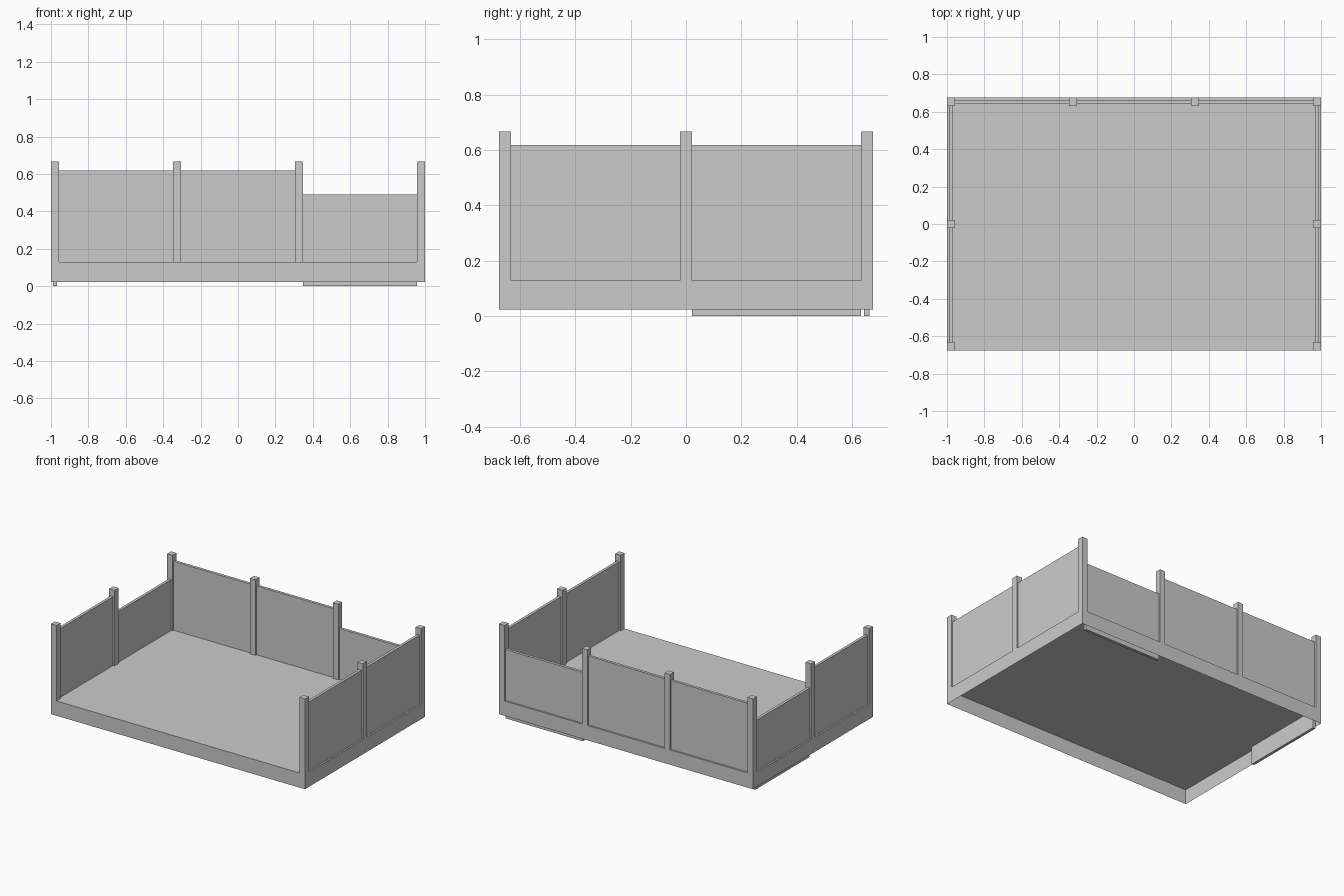
import bpy, bmesh

if "Cube" in bpy.data.objects:
    bpy.data.objects.remove(bpy.data.objects["Cube"])

HX, HY = 1.0, 0.675            # half footprint
BASE, FLOOR, TOP = 0.023, 0.128, 0.666
POST = 0.043                   # post width
THICK, PANEL_H, DROP = 0.02, 0.49, 0.128


def box(name, x0, x1, y0, y1, z0, z1, open_bottom=False):
    bm = bmesh.new()
    bmesh.ops.create_cube(bm, size=1)
    for v in bm.verts:
        v.co = (x1 if v.co.x > 0 else x0,
                y1 if v.co.y > 0 else y0,
                z1 if v.co.z > 0 else z0)
    if open_bottom:
        low = [f for f in bm.faces if f.normal.z < -0.5]
        bmesh.ops.delete(bm, geom=low, context='FACES_ONLY')
    mesh = bpy.data.meshes.new(name)
    bm.to_mesh(mesh)
    bm.free()
    obj = bpy.data.objects.new(name, mesh)
    bpy.context.collection.objects.link(obj)
    return obj


# Platform: hollow shell, open underneath
box("platform", -HX, HX, -HY, HY, BASE, FLOOR, open_bottom=True)

# Posts: centre lines along the back and the two sides
h = POST / 2
px, py = HX - h, HY - h
back_x = [-px, -px / 3, px / 3, px]
side_y = [-py, 0.0, py]
spots = [(x, py) for x in back_x]
spots += [(s * px, y) for s in (-1, 1) for y in side_y[:-1]]
for x, y in spots:
    box("post", x - h, x + h, y - h, y + h, FLOOR, TOP, open_bottom=True)

# Back panels: the rightmost one has slid down through the floor
t = THICK / 2
for i, (a, b) in enumerate(zip(back_x, back_x[1:])):
    z = FLOOR - (DROP if i == 2 else 0)
    box("back_panel", a + h, b - h, py - t, py + t, z, z + PANEL_H)

# Side panels: the rear one on the left has slid down too
for side, s in (("left", -1), ("right", 1)):
    for i, (a, b) in enumerate(zip(side_y, side_y[1:])):
        z = FLOOR - (DROP if (s < 0 and i == 1) else 0)
        box(side + "_panel", s * px - t, s * px + t, a + h, b - h, z, z + PANEL_H)
